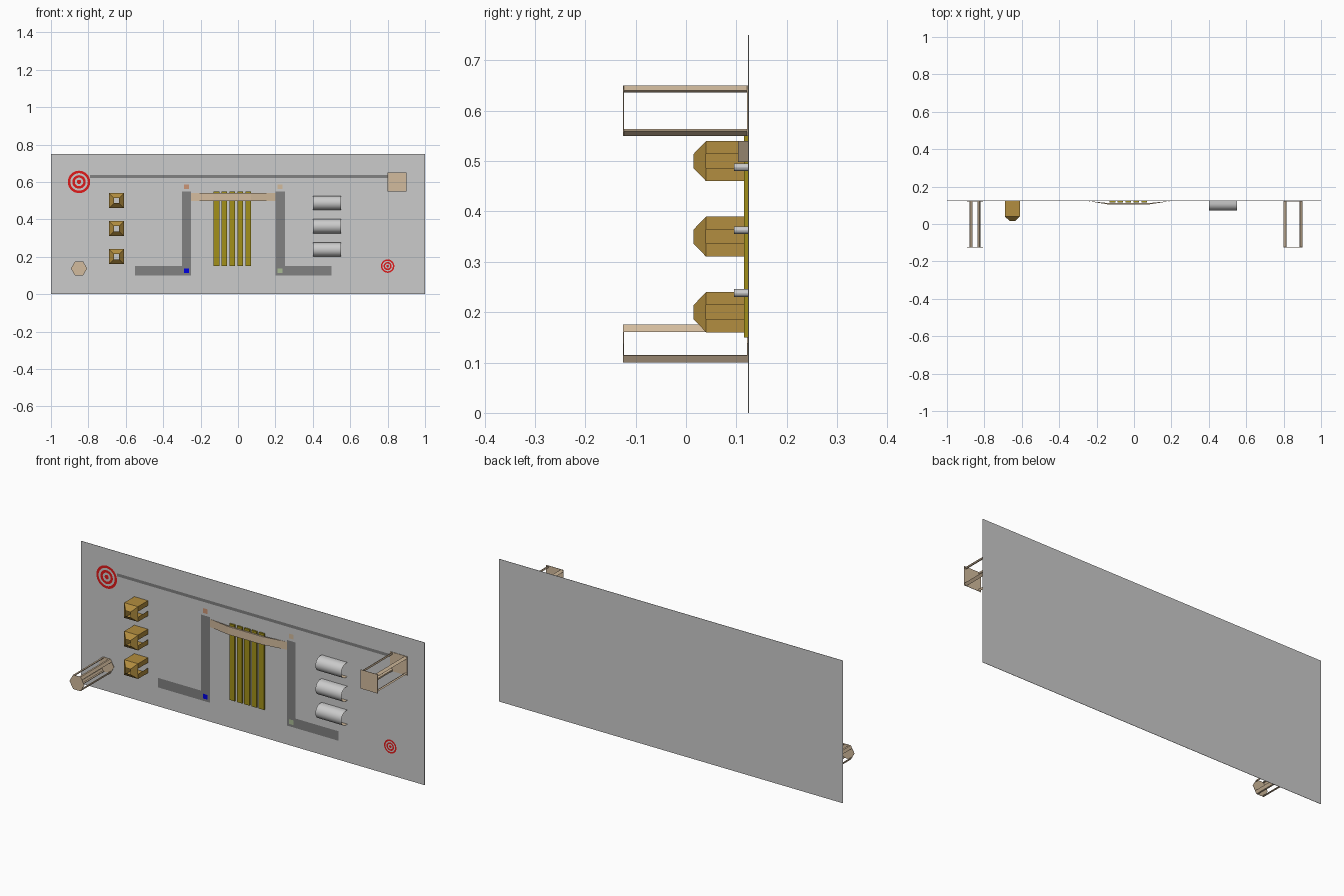
import bpy, bmesh
from math import sin, cos, pi

if "Cube" in bpy.data.objects:
    bpy.data.objects.remove(bpy.data.objects["Cube"])

def mat(name, *rgb):
    m = bpy.data.materials.new(name)
    m.diffuse_color = (*rgb, 1)
    m.use_nodes = True
    m.node_tree.nodes["Principled BSDF"].inputs["Base Color"].default_value = m.diffuse_color
    return m

TAN = mat("tan", .65, .50, .34)
OCHRE = mat("ochre", .45, .27, .05)
YELLOW = mat("dark_yellow", .36, .28, .01)
DARK = mat("dark_grey", .22, .22, .22)
RED = mat("red", .75, .01, .01)
BLUE = mat("blue", .0, .0, .75)
GREEN = mat("pale_green", .4, .5, .3)
ORANGE = mat("pale_orange", .6, .3, .18)
BACK = 0.125      # rear of the panel
FACE = 0.1235     # front of the panel

def add(name, verts, faces, m=None, smooth=False, recalc=True):
    me = bpy.data.meshes.new(name)
    me.from_pydata(verts, [], faces)
    if recalc:
        bm = bmesh.new()
        bm.from_mesh(me)
        bmesh.ops.recalc_face_normals(bm, faces=bm.faces)
        bm.to_mesh(me)
        bm.free()
    if smooth:
        me.shade_smooth()
    if m:
        me.materials.append(m)
    ob = bpy.data.objects.new(name, me)
    bpy.context.collection.objects.link(ob)
    return ob

def prism(name, pts, y0, y1, m=None):
    """Outline in x,z pulled along y."""
    n = len(pts)
    v = [(x, y, z) for y in (y0, y1) for x, z in pts]
    f = [tuple(range(n)), tuple(range(n, 2 * n))]
    f += [(i, (i + 1) % n, n + (i + 1) % n, n + i) for i in range(n)]
    return add(name, v, f, m)

def block(name, x0, x1, y0, y1, z0, z1, m=None):
    return prism(name, [(x0, z0), (x1, z0), (x1, z1), (x0, z1)], y0, y1, m)

def flat(name, pts, m, y=FACE - .001):
    """Flat marking facing forward."""
    return add(name, [(x, y, z) for x, z in pts], [tuple(range(len(pts)))], m, recalc=False)

def circle(cx, cz, r, n):
    return [(cx + r * cos(2 * pi * i / n), cz + r * sin(2 * pi * i / n)) for i in range(n)]

# Panel and the thin strip along its top
block("panel", -1, 1, FACE, BACK, 0, .75)
flat("top_strip", [(-.79, .62), (.8, .62), (.8, .636), (-.79, .636)], DARK, FACE - .0004)

# L-shaped tracks, mirrored about x = -0.025, with coloured end squares
for side, s in (("left", -1), ("right", 1)):
    pts = [(.225, .10), (.525, .10), (.525, .15), (.275, .15), (.275, .55), (.225, .55)]
    pts = [(-.025 + s * x, z) for x, z in pts]
    flat(side + "_track", pts if s > 0 else pts[::-1], DARK)
for name, x, z, m in (("blue", -.275, .125, BLUE), ("green", .225, .125, GREEN),
                      ("orange", -.275, .575, ORANGE), ("tan", .225, .575, TAN)):
    h = .0125
    flat(name + "_square", [(x - h, z - h), (x + h, z - h), (x + h, z + h), (x - h, z + h)],
         m, FACE - .002)

# Ringed targets
def target(name, cx, cz, r):
    n = 32
    for k, (a, b) in enumerate(((1, .78), (.6, .38))):
        v = [(x, FACE - .001, z) for q in (a, b) for x, z in circle(cx, cz, r * q, n)]
        add(f"{name}_ring_{k}", v,
            [(i, (i + 1) % n, n + (i + 1) % n, n + i) for i in range(n)], RED, recalc=False)
    flat(name + "_centre", circle(cx, cz, r * .19, n), RED)

target("large_target", -.85, .60, .06)
target("small_target", .8, .15, .036)

# Yellow slats
for i in range(5):
    x = -.13 + i * .0425
    block(f"slat_{i}", x, x + .03, .115, FACE, .15, .55, YELLOW)

# Bowed strap across the slats
path = [(-.25, BACK - .002), (-.13, .103), (.07, .103), (.2, BACK - .002), (.08, .112), (-.14, .112)]
n = len(path)
add("strap", [(x, y, z) for z in (.498, .54) for x, y in path],
    [(0, 1, 5), (1, 2, 4, 5), (2, 3, 4), (6, 7, 11), (7, 8, 10, 11), (8, 9, 10)] +
    [(i, (i + 1) % n, n + (i + 1) % n, n + i) for i in range(n)], TAN)

# Hollow tapered boxes: open tip, open back, slot on the right wall
def tapered_box(name, cx, cz):
    v = []
    for h, y in ((.04, FACE), (.04, .04), (.014, .015)):
        v += [(cx + a * h, y, cz + b * h) for a, b in ((-1, -1), (1, -1), (1, 1), (-1, 1))]
    f = [(0, 1, 5, 4), (2, 3, 7, 6), (3, 0, 4, 7)]
    f += [(4 + i, 4 + (i + 1) % 4, 8 + (i + 1) % 4, 8 + i) for i in range(4)]
    x = cx + .04
    v += [(x, y, cz + z) for z in (-.014, .014) for y in (FACE, .04)]
    f += [(1, 12, 13, 5), (14, 2, 6, 15)]
    add(name, v, f, OCHRE)

for i in range(3):
    tapered_box(f"tapered_box_{i}", -.65, .20 + i * .15)

# Half-round covers, tan inside, each over a short peg
def cover(name, cz, r, m):
    k = 16
    prof = [(FACE, r)] + [(.11 - r * sin(pi * i / k), r * cos(pi * i / k)) for i in range(k + 1)]
    prof += [(FACE, -r)]
    c = len(prof)
    v = [(x, y, cz + z) for x in (.40, .55) for y, z in prof]
    return add(name, v, [(i, i + 1, c + i + 1, c + i) for i in range(c - 1)], m, True, False)

for i in range(3):
    z = .238 + i * .125
    cover(f"cover_{i}", z, .0375, None)
    inner = cover(f"cover_lining_{i}", z, .0368, TAN)
    inner.data.flip_normals()
    prism(f"peg_{i}", circle(.475, z, .0075, 16), .095, FACE)

# Open cages: end caps joined by four corner rails
def cage(name, cx, cz, cap, rail):
    outline = [(cx + x, cz + z) for x, z in cap]
    prism(name + "_front_cap", outline, -.125, -.1235, TAN)
    prism(name + "_back_cap", outline, .121, FACE, TAN)
    for k, (a, b) in enumerate(((1, 1), (-1, 1), (-1, -1), (1, -1))):
        prism(f"{name}_rail_{k}", [(cx + a * x, cz + b * z) for x, z in rail], -.1235, .121, TAN)

cage("square_cage", .85, .60, [(-.05, -.05), (.05, -.05), (.05, .05), (-.05, .05)],
     [(.037, .05), (.05, .040), (.043, .036), (.035, .040)])
cage("hexagonal_cage", -.85, .1375, circle(0, 0, .0433, 6),
     [(.013, .0375), (.0217, .0375), (.0297, .0235), (.026, .023), (.02, .0335), (.013, .0345)])
